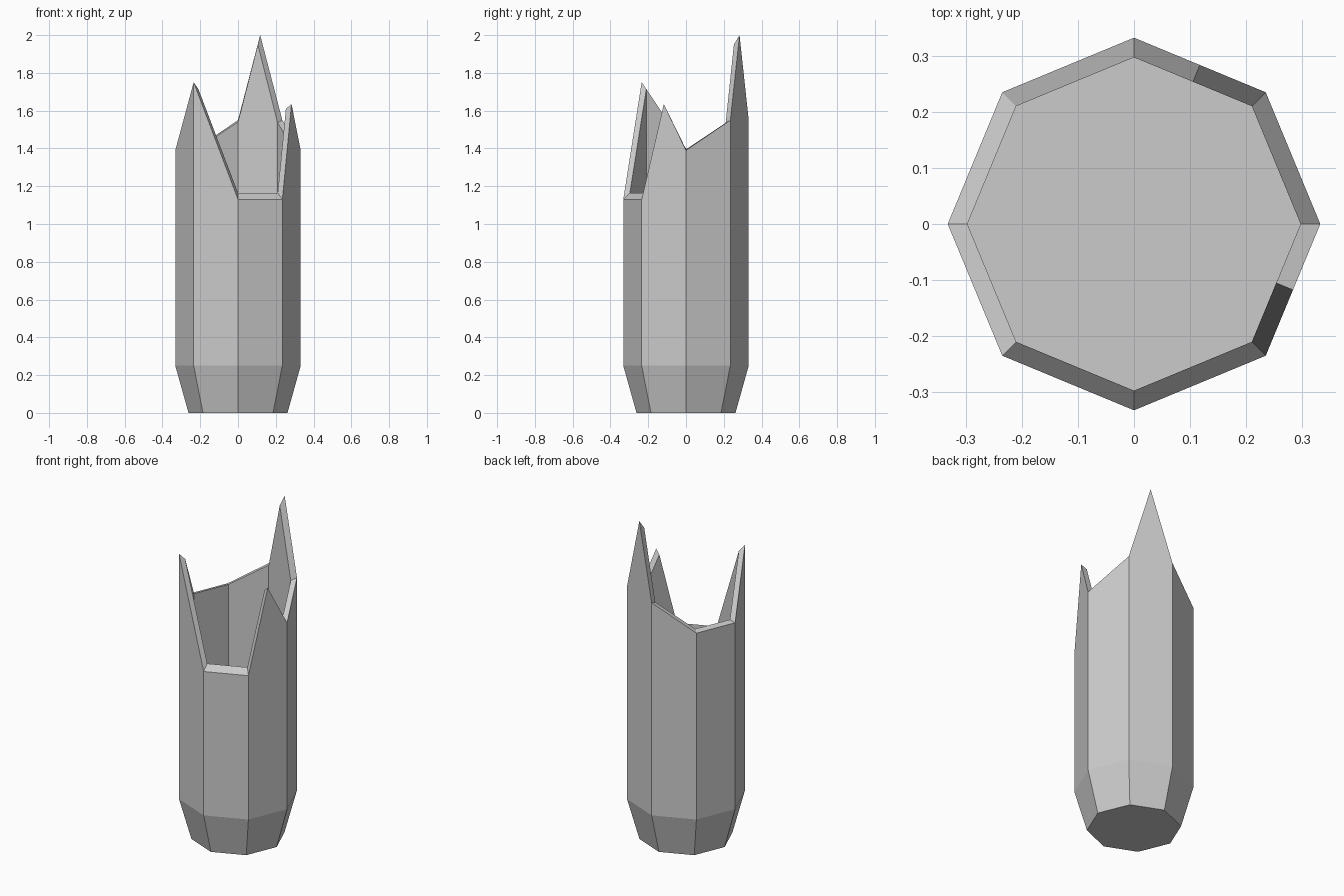
import bpy
import bmesh
import math
from mathutils import Vector

default = bpy.data.objects.get("Cube")
if default:
    bpy.data.objects.remove(default, do_unlink=True)

SIDES = 8
OUTER, INNER, FOOT = 0.332, 0.297, 0.262
SHOULDER, FLOOR = 0.25, 0.26

# Broken rim: side position (half = middle of a face), outer height, inner height
RIM = [
    (0, 1.39, 1.395), (1, 1.55, 1.535), (1.5, 2.0, 1.95), (2, 1.55, 1.54),
    (3, 1.39, 1.40), (4, 1.39, 1.40), (5, 1.75, 1.715),
    (6, 1.13, 1.165), (7, 1.13, 1.165), (7.5, 1.635, 1.61),
]


def corner(k, radius, z):
    a = math.tau * k / SIDES
    return Vector((radius * math.cos(a), radius * math.sin(a), z))


def rim_point(k, radius, z):
    """Point on the octagon, interpolated along a side for half positions."""
    low = math.floor(k)
    return corner(low, radius, z).lerp(corner(low + 1, radius, z), k - low)


grey = bpy.data.materials.new("grey")
grey.use_nodes = True
colour = (0.6, 0.6, 0.6, 1)
grey.diffuse_color = colour
grey.node_tree.nodes["Principled BSDF"].inputs["Base Color"].default_value = colour

bm = bmesh.new()


def ring(radius, z):
    return [bm.verts.new(corner(k, radius, z)) for k in range(SIDES)]


foot, shoulder, floor = ring(FOOT, 0), ring(OUTER, SHOULDER), ring(INNER, FLOOR)
outer_rim = {k: bm.verts.new(rim_point(k, OUTER, z)) for k, z, _ in RIM}
inner_rim = {k: bm.verts.new(rim_point(k, INNER, z)) for k, _, z in RIM}

# Closed foot and inside floor
bm.faces.new(foot[::-1])
bm.faces.new(floor)

# Tapered base, outer wall and inner wall
for i in range(SIDES):
    j = (i + 1) % SIDES
    bm.faces.new((foot[i], foot[j], shoulder[j], shoulder[i]))
    top = [k for k in (j, i + 0.5, i) if k in outer_rim]
    bm.faces.new([shoulder[i], shoulder[j]] + [outer_rim[k] for k in top])
    bm.faces.new([floor[j], floor[i]] + [inner_rim[k] for k in reversed(top)])

# Jagged rim between the two walls
keys = [k for k, _, _ in RIM]
for a, b in zip(keys, keys[1:] + keys[:1]):
    bm.faces.new((outer_rim[a], outer_rim[b], inner_rim[b], inner_rim[a]))

bmesh.ops.recalc_face_normals(bm, faces=bm.faces)
mesh = bpy.data.meshes.new("broken_shell")
bm.to_mesh(mesh)
bm.free()
mesh.materials.append(grey)
shell = bpy.data.objects.new("broken_shell", mesh)
bpy.context.collection.objects.link(shell)
